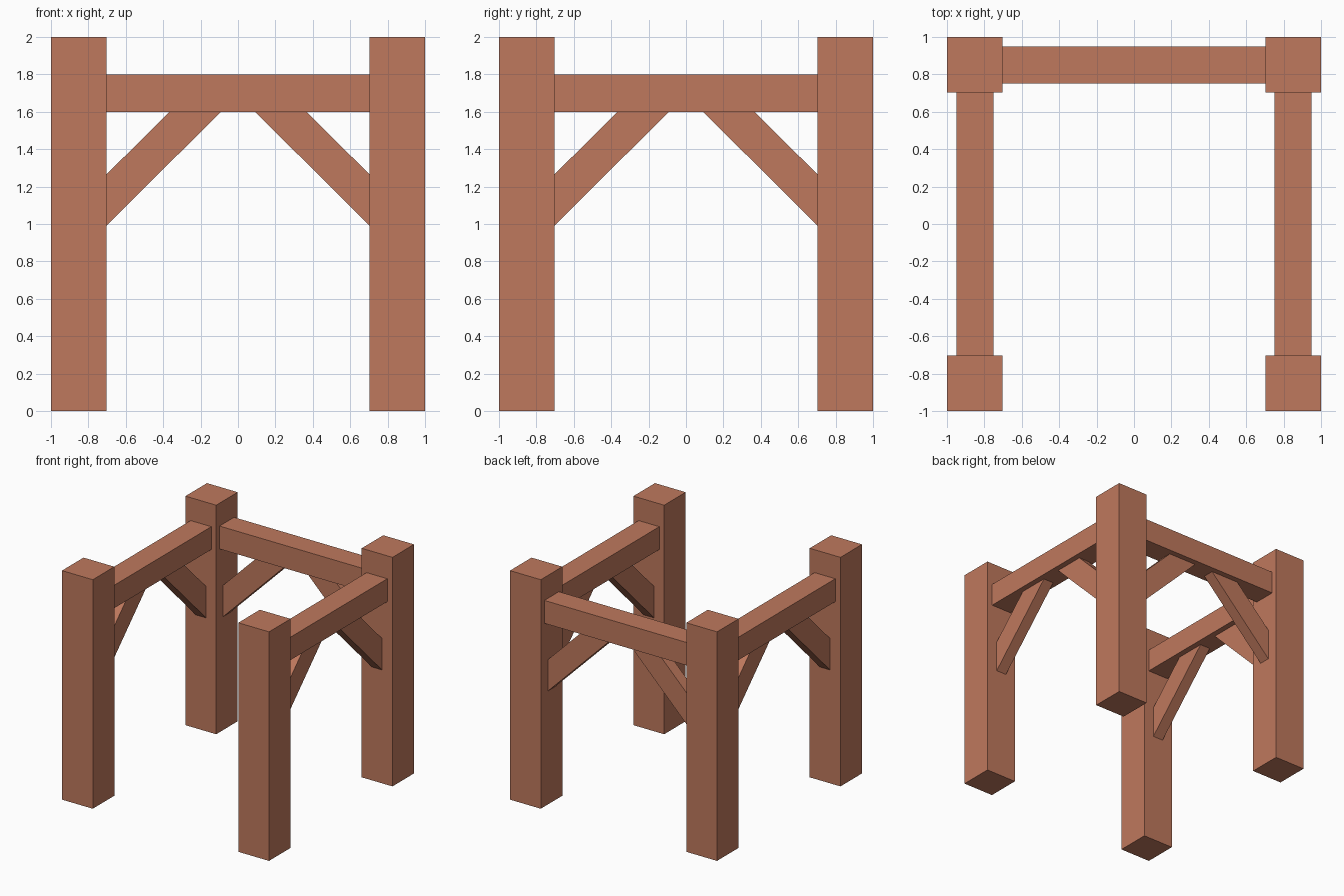
import bpy, bmesh
from mathutils import Matrix, Vector

if "Cube" in bpy.data.objects:
    bpy.data.objects.remove(bpy.data.objects["Cube"])

wood = bpy.data.materials.new("terracotta_wood")
wood.diffuse_color = (0.52, 0.19, 0.11, 1)
wood.use_nodes = True
wood.node_tree.nodes["Principled BSDF"].inputs["Base Color"].default_value = wood.diffuse_color

INNER = 0.703   # inner face of the posts
CENTRE = 0.85   # centre line of the frame


def prism(name, profile, y0, y1, turn=0):
    """Extrude an x-z outline from y0 to y1, then turn it about z."""
    bm = bmesh.new()
    face = bm.faces.new([bm.verts.new((x, y0, z)) for x, z in profile])
    ext = bmesh.ops.extrude_face_region(bm, geom=[face])
    moved = [v for v in ext["geom"] if isinstance(v, bmesh.types.BMVert)]
    bmesh.ops.translate(bm, verts=moved, vec=Vector((0, y1 - y0, 0)))
    bmesh.ops.rotate(bm, verts=bm.verts, matrix=Matrix.Rotation(turn, 3, 'Z'))
    bmesh.ops.recalc_face_normals(bm, faces=bm.faces)
    mesh = bpy.data.meshes.new(name)
    bm.to_mesh(mesh)
    bm.free()
    mesh.materials.append(wood)
    obj = bpy.data.objects.new(name, mesh)
    bpy.context.collection.objects.link(obj)


def rect(x0, x1, z0, z1):
    return [(x0, z0), (x1, z0), (x1, z1), (x0, z1)]


# Four corner posts
for sx, xs in ((-1, "left"), (1, "right")):
    for sy, ys in ((-1, "front"), (1, "back")):
        prism(f"{ys}_{xs}_post", rect(sx * INNER, sx, 0, 2), sy * INNER, sy)

# Beam with two diagonal braces on the back, left and right (open front)
brace = [(INNER, 0.99), (INNER, 1.265), (0.367, 1.6), (0.092, 1.6)]
for side, turn in (("back", 0), ("left", 1.5707963), ("right", -1.5707963)):
    prism(f"{side}_beam", rect(-INNER, INNER, 1.6, 1.8), CENTRE - 0.1, CENTRE + 0.1, turn)
    for s, end in ((-1, "a"), (1, "b")):
        prism(f"{side}_brace_{end}", [(s * x, z) for x, z in brace],
              CENTRE - 0.05, CENTRE + 0.05, turn)
